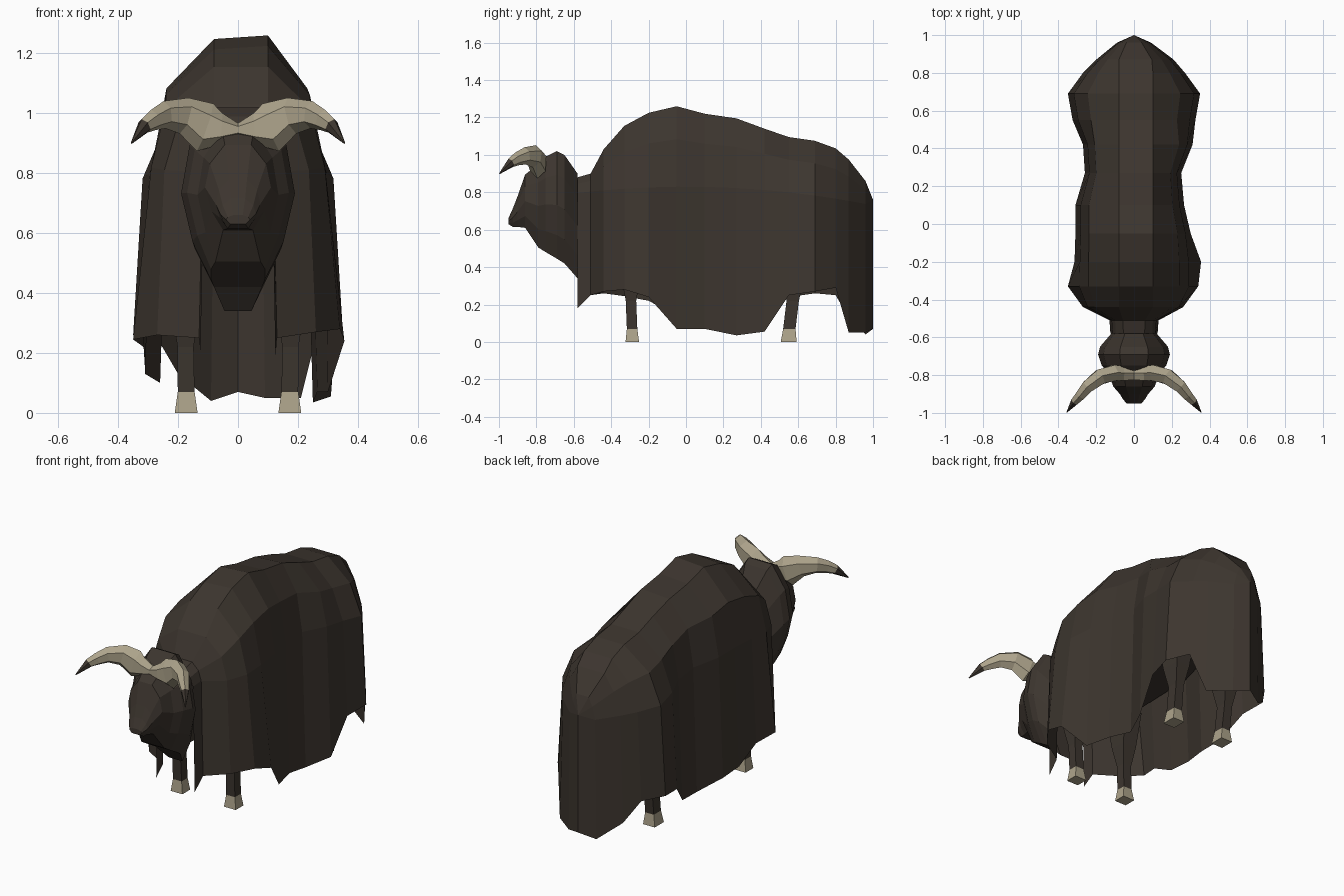
import bpy, bmesh, math
from mathutils import Vector

if "Cube" in bpy.data.objects:
    bpy.data.objects.remove(bpy.data.objects["Cube"])


def material(name, rgb):
    m = bpy.data.materials.new(name)
    m.diffuse_color = (*rgb, 1)
    m.use_nodes = True
    m.node_tree.nodes["Principled BSDF"].inputs["Base Color"].default_value = m.diffuse_color
    return m


FUR = material("dark brown fur", (0.046, 0.036, 0.028))
BONE = material("pale horn", (0.42, 0.37, 0.26))


def loft(name, rings, mats, closed=True, caps=True, rule=None):
    """Skin a list of equal-length rings with quads."""
    bm = bmesh.new()
    rows = [[bm.verts.new(p) for p in r] for r in rings]
    n = len(rows[0])
    for k, (a, b) in enumerate(zip(rows, rows[1:])):
        for i in range(n if closed else n - 1):
            j = (i + 1) % n
            f = bm.faces.new((a[i], a[j], b[j], b[i]))
            f.material_index = rule(k) if rule else 0
    if caps:
        bm.faces.new(rows[0])
        bm.faces.new(rows[-1])
    bmesh.ops.remove_doubles(bm, verts=bm.verts, dist=0.0005)
    bmesh.ops.recalc_face_normals(bm, faces=bm.faces)
    me = bpy.data.meshes.new(name)
    bm.to_mesh(me)
    bm.free()
    for m in mats:
        me.materials.append(m)
    ob = bpy.data.objects.new(name, me)
    bpy.context.collection.objects.link(ob)
    return ob


# Long hanging coat: y, left width, right width, top z, left hem z, right hem z
coat = [
    (-0.58, .125, .125, .88, .20, .18), (-0.51, .13, .13, .90, .25, .25),
    (-0.44, .27, .26, 1.03, .26, .27), (-0.33, .35, .34, 1.155, .245, .28),
    (-0.20, .315, .355, 1.225, .22, .24), (-0.05, .31, .30, 1.26, .14, .07),
    (0.10, .31, .265, 1.22, .13, .07), (0.27, .26, .25, 1.195, .10, .035),
    (0.42, .27, .31, 1.14, .11, .055), (0.55, .325, .325, 1.095, .24, .25),
    (0.69, .35, .35, 1.075, .26, .27), (0.80, .27, .27, 1.035, .25, .29),
    (0.87, .20, .21, .975, .13, .05), (0.96, .09, .09, .86, .04, .05),
    (1.00, 0, 0, .76, .07, .07),
]


def coat_section(y, wl, wr, top, hl, hr):
    mid = min(0.83 - 0.1 * y * y, top - 0.06)
    if y >= 1:
        mid = top
    sh = top - (top - mid) * 0.41
    half = []
    for s, w, wt, hem in ((-1, wl, .08, hl), (1, wr, .10, hr)):
        rear = y > 0.5
        wm = w * .91 if rear else min(w * .91, .29)
        ws = w * .70 if rear else min(w * .77, .24)
        drop = 0.012 if s < 0 and -0.3 < y < 0.3 else 0
        pts = [(w, hem), (wm, mid), (ws, sh), (min(wt, w * .45), top - drop)]
        half.append([(s * x, y, z) for x, z in pts])
    return half[0] + half[1][::-1]


loft("shaggy_coat", [coat_section(*c) for c in coat], [FUR], closed=False, caps=False)

# Underside of the body, tucked inside the coat
loft("belly", [[(-min(c[1] * .9, .29), c[0], .63), (0, c[0], .61), (min(c[2] * .9, .29), c[0], .63)]
               for c in coat[:-1]], [FUR], closed=False, caps=False)

# Head with beard: y, bottom z, top z, half width, bottom half width
head = [
    (-0.58, .34, .90, .12, .045), (-0.65, .42, 1.00, .18, .08),
    (-0.69, .445, 1.02, .19, .09), (-0.75, .48, .99, .17, .09),
    (-0.79, .505, .95, .135, .075), (-0.86, .61, .895, .11, .05),
    (-0.90, .615, .78, .075, .035), (-0.925, .615, .715, .06, .035),
    (-0.95, .63, .66, .04, .025),
]


def head_section(y, bot, top, w, wb):
    h = top - bot
    right = [(wb, bot), (w * .8, bot + h * .22), (w, bot + h * .5),
             (w * .85, bot + h * .78), (w * .4, top)]
    return ([(x, y, z) for x, z in right]
            + [(-x, y, z) for x, z in reversed(right)])


loft("head", [head_section(*h) for h in head], [FUR])

# Horns sweep out from the brow, then forward and down: x, y, z, depth, height
horn = [(.00, -.79, .945, .040, .022), (.055, -.79, .948, .045, .052),
        (.11, -.79, .953, .048, .084), (.18, -.81, .992, .046, .062),
        (.245, -.86, .995, .038, .046), (.282, -.905, .978, .030, .036),
        (.312, -.937, .958, .023, .027), (.356, -.997, .90, .002, .003)]


def horn_ring(k, side):
    x, y, z, d, h = horn[k]
    a, b = horn[max(k - 1, 0)], horn[min(k + 1, len(horn) - 1)]
    t = (Vector(b[:3]) - Vector(a[:3])).normalized()
    across = t.cross(Vector((0, 0, 1))).normalized()
    up = across.cross(t)
    ring = []
    for i in range(6):
        ang = math.radians(60 * i + 30)
        p = Vector((x, y, z)) + across * d * math.cos(ang) + up * h * math.sin(ang)
        ring.append((side * max(p.x, 0), p.y, p.z))
    return ring


for side, label in ((-1, "left"), (1, "right")):
    loft(label + "_horn", [horn_ring(k, side) for k in range(len(horn))],
         [BONE, FUR], rule=lambda k: 1 if k == len(horn) - 2 else 0)

# Legs with flared hooves: z, centre x, centre y offset, half x, half y
leg = [(0, .173, 0, .038, .036), (.07, .173, .003, .028, .028),
       (.22, .175, .018, .027, .028), (.34, .175, .020, .045, .05),
       (.55, .175, .020, .06, .08)]
for y0, place, shift, deep in ((-0.287, "front", -.4, 1), (0.549, "rear", 1.2, 1.18)):
    for side, label in ((-1, "left"), (1, "right")):
        rings = [[(side * (cx + sx * hx), y0 + shift * oy + sy * hy * deep, z)
                  for sx, sy in ((-1, -1), (1, -1), (1, 1), (-1, 1))]
                 for z, cx, oy, hx, hy in leg]
        loft(f"{place}_{label}_leg", rings[1:], [FUR])
        loft(f"{place}_{label}_hoof", rings[:2], [BONE])
